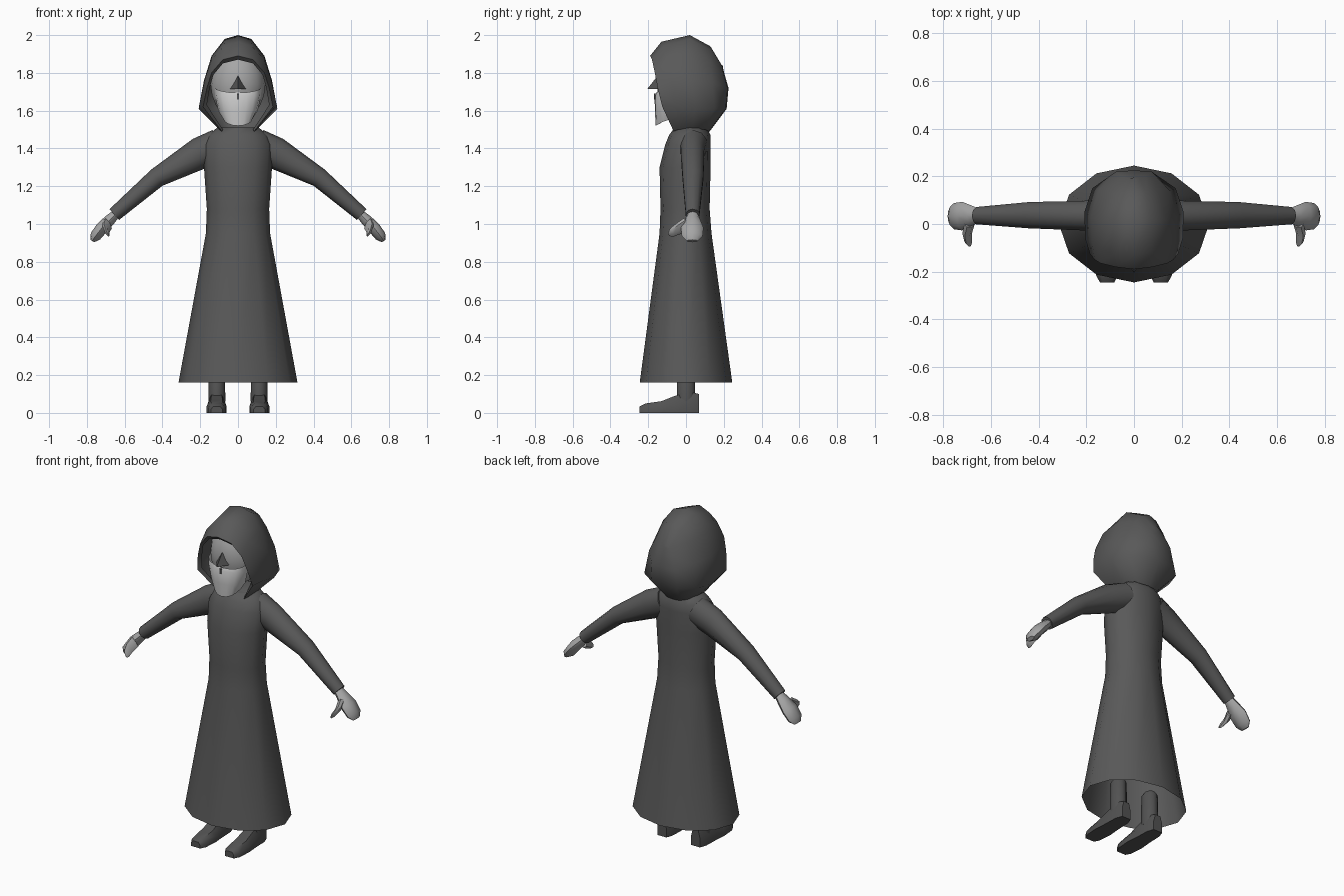
import bpy, bmesh, math
from mathutils import Vector

cube = bpy.data.objects.get("Cube")
if cube:
    bpy.data.objects.remove(cube)


def material(name, value):
    m = bpy.data.materials.new(name)
    m.use_nodes = True
    col = (value, value, value, 1)
    m.diffuse_color = col
    m.node_tree.nodes["Principled BSDF"].inputs["Base Color"].default_value = col
    return m


CLOTH = material("dark cloth", 0.1)
LEATHER = material("dark leather", 0.085)
SKIN = material("grey skin", 0.38)
BEARD = material("pale beard", 0.6)


def finish(bm, name, mat, mirror=False, angle=50):
    """Turn a bmesh into a shaded object, optionally copied across x."""
    if mirror:
        geo = bmesh.ops.duplicate(bm, geom=bm.verts[:] + bm.edges[:] + bm.faces[:])["geom"]
        for v in geo:
            if isinstance(v, bmesh.types.BMVert):
                v.co.x = -v.co.x
    bmesh.ops.recalc_face_normals(bm, faces=bm.faces[:])
    mesh = bpy.data.meshes.new(name)
    bm.to_mesh(mesh)
    bm.free()
    mesh.materials.append(mat)
    ob = bpy.data.objects.new(name, mesh)
    bpy.context.collection.objects.link(ob)
    bpy.ops.object.select_all(action='DESELECT')
    ob.select_set(True)
    bpy.context.view_layer.objects.active = ob
    bpy.ops.object.shade_smooth_by_angle(angle=math.radians(angle))
    return ob


def loft(rings, closed=True, start=True, end=True):
    """Skin a list of equal-length point rings."""
    bm = bmesh.new()
    rows = [[bm.verts.new(p) for p in r] for r in rings]
    n = len(rows[0])
    for a, b in zip(rows, rows[1:]):
        for i in range(n if closed else n - 1):
            j = (i + 1) % n
            bm.faces.new((a[i], a[j], b[j], b[i]))
    if start:
        bm.faces.new(rows[0])
    if end:
        bm.faces.new(rows[-1])
    return bm


def ellipse(c, u, v, n):
    c, u, v = Vector(c), Vector(u), Vector(v)
    return [c + u * math.cos(t) + v * math.sin(t)
            for t in (math.tau * i / n for i in range(n))]


def limb(stations, n):
    """Rings along a path in the xz plane: (x, y, z, thickness, depth)."""
    rings = []
    for i, (x, y, z, r, d) in enumerate(stations):
        a, b = stations[max(i - 1, 0)], stations[min(i + 1, len(stations) - 1)]
        along = Vector((b[0] - a[0], 0, b[2] - a[2])).normalized()
        rings.append(ellipse((x, y, z), Vector((-along.z, 0, along.x)) * r, (0, d, 0), n))
    return rings


# Robe: open hem, closed neck; stations are (z, half width, front, back)
robe = [(.16, .315, -.245, .245), (.95, .17, -.14, .135), (1.08, .165, -.135, .125),
        (1.3, .18, -.14, .13), (1.42, .185, -.11, .13), (1.47, .16, -.09, .13),
        (1.51, .11, -.06, .11)]
finish(loft([ellipse((0, (f + b) / 2, z), (w, 0, 0), (0, (b - f) / 2, 0), 12)
             for z, w, f, b in robe], start=False), "robe", CLOTH)

# Sleeves
finish(loft(limb([(.1, .04, 1.42, .085, .075), (.2, .035, 1.375, .085, .065),
                  (.43, .037, 1.245, .052, .058), (.655, .035, 1.05, .038, .038)], 10)),
       "sleeves", CLOTH, mirror=True)

# Mitten hands and thumbs
finish(loft(limb([(.64, .035, 1.06, .022, .025), (.68, .035, 1.02, .03, .042),
                  (.72, .033, .98, .033, .06), (.755, .033, .935, .03, .055),
                  (.772, .033, .91, .012, .03)], 8)), "hands", SKIN, mirror=True)
finish(loft([ellipse((x, y, z), (r, 0, r), (0, r * .7, -r), 6)
             for x, y, z, r in [(.69, .0, 1.0, .022), (.7, -.04, .975, .02),
                                (.695, -.075, .955, .016), (.69, -.09, .945, .007)]]),
       "thumbs", SKIN, mirror=True)

# Legs and shoes
finish(loft([ellipse((.112, 0, z), (r, 0, 0), (0, r * 1.15, 0), 10)
             for z, r in [(.06, .045), (.25, .043), (.27, .03)]]),
       "legs", LEATHER, mirror=True)


def shoe_ring(y, w, h):
    return [(.113 + sx * w, y, z) for sx, z in
            [(-1, 0), (1, 0), (1, h * .55), (.6, h), (-.6, h), (-1, h * .55)]]


finish(loft([shoe_ring(*s) for s in [(-.245, .03, .035), (-.215, .046, .05), (-.13, .053, .062),
                                     (-.06, .047, .09), (.03, .044, .11), (.07, .03, .1)]]),
       "shoes", LEATHER, mirror=True)

# Head
bm = bmesh.new()
bmesh.ops.create_uvsphere(bm, u_segments=16, v_segments=10, radius=1)
for v in bm.verts:
    v.co = Vector((v.co.x * .145, v.co.y * .135 - .02, v.co.z * .19 + 1.74))
finish(bm, "head", SKIN)

# Beard: curved front sheet that tapers to the chin, then tucks under
beard = [(1.725, .125, -.158), (1.68, .122, -.166), (1.6, .105, -.165), (1.52, .075, -.16)]
rings = []
for z, w, front in beard:
    ring = []
    for i in range(9):
        t = math.pi * i / 8
        s = math.sin(t)
        droop = .03 * s if z > 1.7 else .035 * (1 - s) if z < 1.55 else 0
        sign = -1 if z > 1.7 else 1
        ring.append((-w * math.cos(t), -.08 + (front + .08) * s ** .7, z + sign * droop))
    rings.append(ring)
rings.append([(x * .6, -.07, 1.57) for x, y, z in rings[-1]])
finish(loft(rings, closed=False, start=False, end=False), "beard", BEARD)

# Nose: wedge with a flat underside
bm = bmesh.new()
bridge, tip = bm.verts.new((0, -.15, 1.785)), bm.verts.new((0, -.205, 1.715))
left, right = [bm.verts.new((s * .045, -.14, 1.715)) for s in (1, -1)]
for f in [(bridge, right, tip), (bridge, tip, left), (left, tip, right), (bridge, left, right)]:
    bm.faces.new(f)
finish(bm, "nose", LEATHER, angle=20)

# Mouth mark
bm = bmesh.new()
bmesh.ops.create_cube(bm, size=1)
for v in bm.verts:
    v.co = Vector((v.co.x * .01, v.co.y * .008 - .166, v.co.z * .03 + 1.675))
finish(bm, "mouth_mark", LEATHER)

# Hood: half loops from the inner lining and opening to the back, crown to collar
hood = [
    [(0, -.17, 1.87), (.08, -.16, 1.85), (.13, -.15, 1.79), (.15, -.13, 1.72),
     (.165, -.11, 1.63), (.08, -.05, 1.5)],
    [(0, -.19, 1.89), (.08, -.18, 1.87), (.14, -.165, 1.8), (.165, -.15, 1.72),
     (.185, -.125, 1.62), (.085, -.065, 1.49)],
    [(0, -.13, 1.965), (.075, -.12, 1.94), (.14, -.1, 1.87), (.175, -.08, 1.77),
     (.205, -.06, 1.63), (.1, -.04, 1.5)],
    [(0, .02, 2), (.07, .02, 1.98), (.14, .02, 1.89), (.18, .03, 1.76),
     (.208, .05, 1.61), (.1, .03, 1.5)],
    [(0, .13, 1.94), (.05, .13, 1.92), (.1, .13, 1.86), (.15, .14, 1.75),
     (.175, .15, 1.61), (.08, .1, 1.5)],
]
last = [(x * .5, y + dy, z - dz) for (x, y, z), dy, dz in
        zip(hood[-1], (.06, .06, .07, .08, .06, .02), (.1, .09, .07, .03, 0, .01))]
hood += [last, [(0, y + .005, z) for x, y, z in last]]
bm = loft([[(-x, y, z) for x, y, z in h[:0:-1]] + h for h in hood],
          closed=False, start=False, end=False)
bmesh.ops.remove_doubles(bm, verts=bm.verts[:], dist=.0005)
finish(bm, "hood", CLOTH, angle=60)
